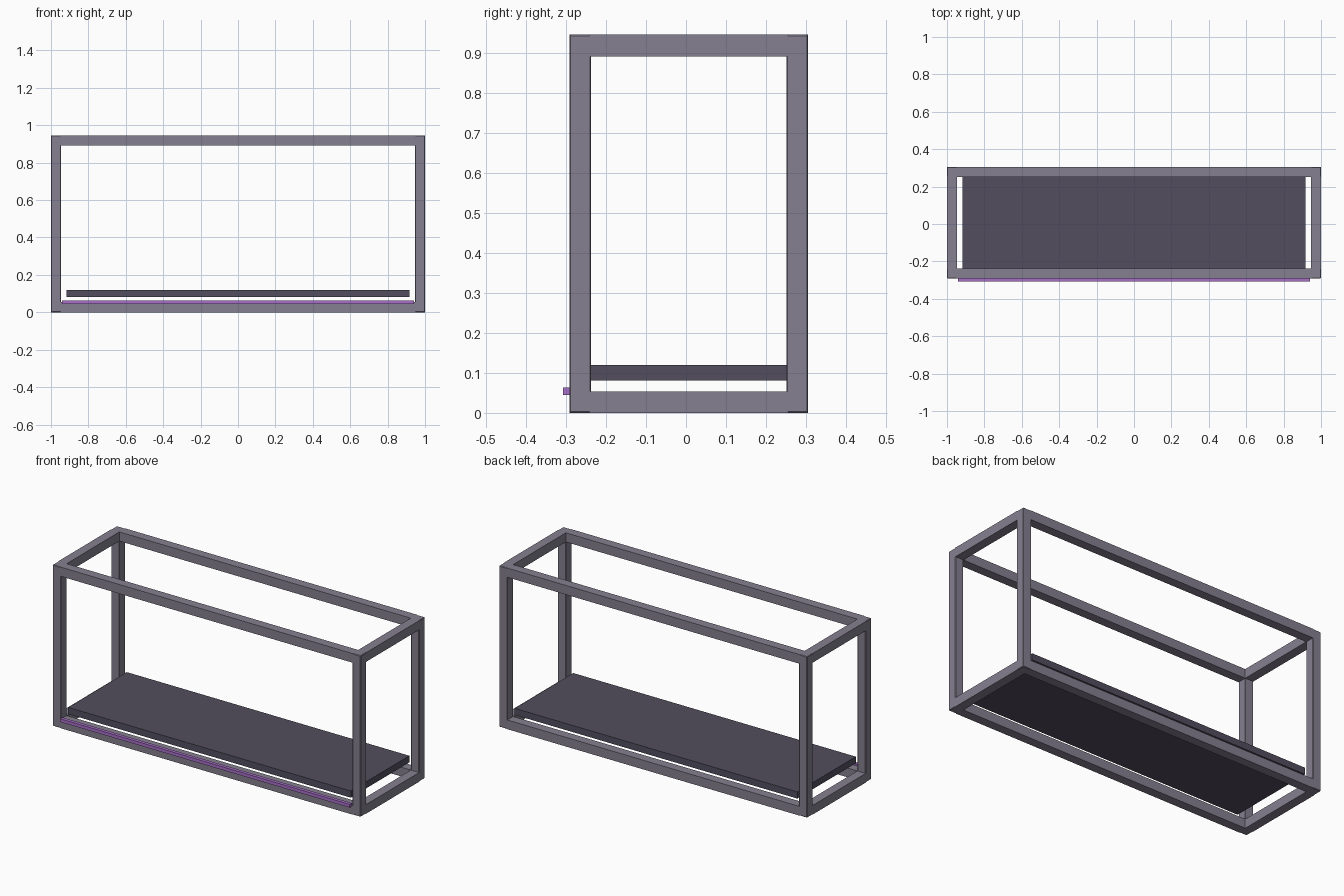
import bpy
import bmesh

if "Cube" in bpy.data.objects:
    bpy.data.objects.remove(bpy.data.objects["Cube"], do_unlink=True)


def make_material(name, rgb):
    mat = bpy.data.materials.new(name)
    mat.use_nodes = True
    colour = (*rgb, 1.0)
    mat.diffuse_color = colour
    mat.node_tree.nodes["Principled BSDF"].inputs["Base Color"].default_value = colour
    return mat


def box(name, low, high, mat, bevel=0.0):
    """Box between two opposite corners, with optional softened edges."""
    bm = bmesh.new()
    bmesh.ops.create_cube(bm, size=1.0)
    for v in bm.verts:
        v.co = [low[i] if v.co[i] < 0 else high[i] for i in range(3)]
    mesh = bpy.data.meshes.new(name)
    bm.to_mesh(mesh)
    bm.free()
    mesh.materials.append(mat)
    obj = bpy.data.objects.new(name, mesh)
    bpy.context.collection.objects.link(obj)
    if bevel:
        mod = obj.modifiers.new("soft_edges", "BEVEL")
        mod.width = bevel
        mod.segments = 1
    return obj


frame_grey = make_material("frame_grey", (0.235, 0.216, 0.279))
shelf_grey = make_material("dark_shelf_grey", (0.084, 0.076, 0.112))
strip_purple = make_material("strip_purple", (0.39, 0.16, 0.57))

# Overall frame extents and bar thickness
X, FRONT, BACK, TOP, T = 1.0, -0.291, 0.305, 0.945, 0.054
LAP = 0.004  # rails sink slightly into the posts

# Corner posts
for side, x in (("right", -X), ("left", X - T)):
    for end, y in (("front", FRONT), ("back", BACK - T)):
        box(f"{end}_{side}_post", (x, y, 0), (x + T, y + T, TOP), frame_grey, 0.003)

# Long and short rails, bottom and top
for level, z in (("bottom", 0), ("top", TOP - T)):
    for end, y in (("front", FRONT), ("back", BACK - T)):
        box(f"{level}_{end}_rail", (-X + T - LAP, y, z),
            (X - T + LAP, y + T, z + T), frame_grey)
    for side, x in (("right", -X), ("left", X - T)):
        box(f"{level}_{side}_rail", (x, FRONT + T - LAP, z),
            (x + T, BACK - T + LAP, z + T), frame_grey)

# Shelf panel above the bottom rails
box("shelf", (-0.917, -0.264, 0.081), (0.917, 0.278, 0.12), shelf_grey)

# Accent strip along the front bottom rail
box("accent_strip", (-0.94, -0.307, 0.045), (0.94, FRONT + LAP, 0.064), strip_purple)
